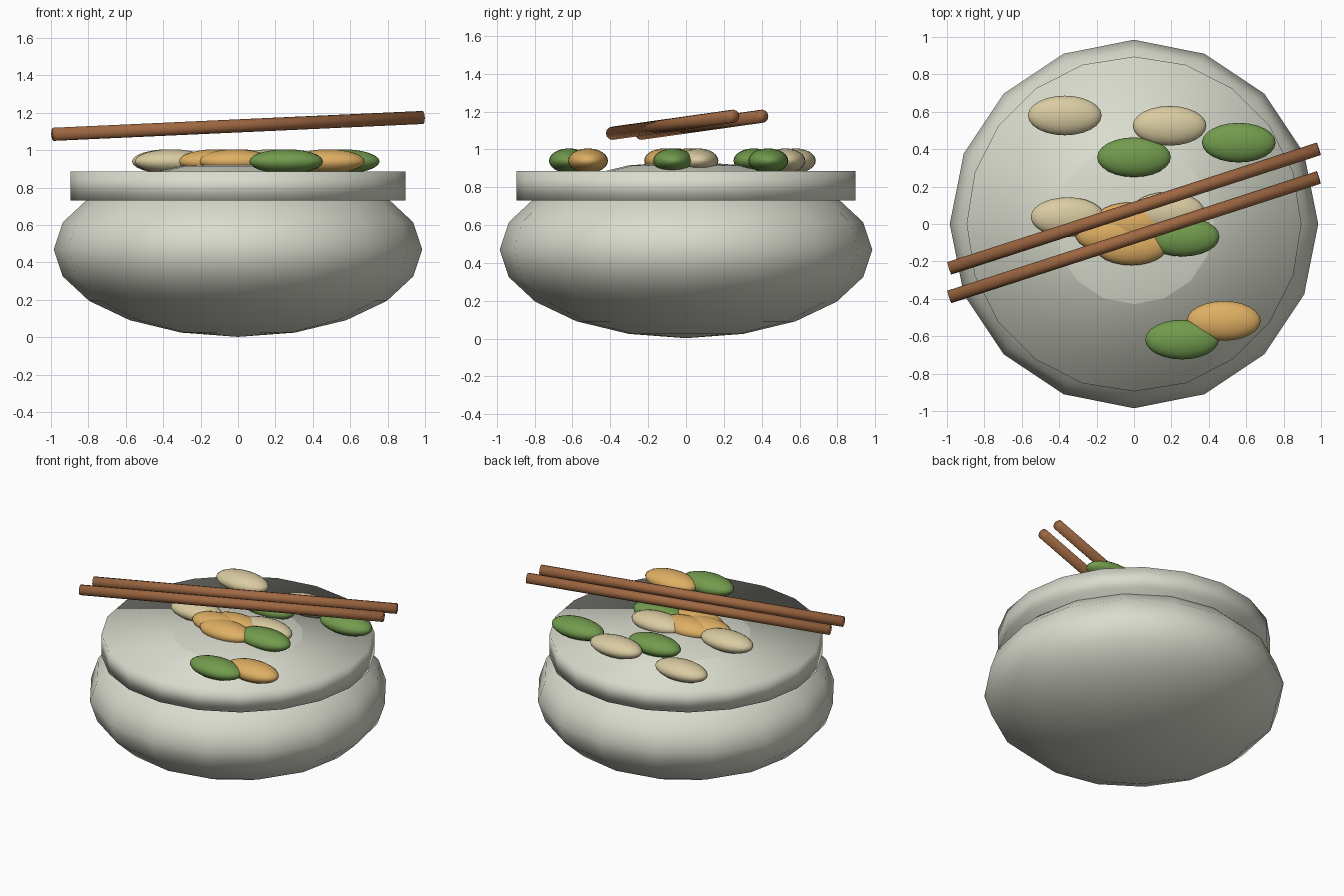
import bpy
from mathutils import Vector

if "Cube" in bpy.data.objects:
    bpy.data.objects.remove(bpy.data.objects["Cube"])


def material(name, color):
    m = bpy.data.materials.new(name)
    m.diffuse_color = (*color, 1)
    m.use_nodes = True
    m.node_tree.nodes["Principled BSDF"].inputs["Base Color"].default_value = m.diffuse_color
    return m


stoneware = material("stoneware", (0.70, 0.715, 0.615))
cream = material("cream", (0.70, 0.60, 0.36))
orange = material("orange", (0.74, 0.43, 0.125))
green = material("green", (0.17, 0.33, 0.075))
wood = material("wood", (0.35, 0.14, 0.055))


def finish(name, mat):
    ob = bpy.context.object
    ob.name = name
    ob.data.materials.append(mat)
    bpy.ops.object.shade_smooth()
    return ob


def ellipsoid(name, mat, center, radii, segments, rings):
    bpy.ops.mesh.primitive_uv_sphere_add(
        segments=segments, ring_count=rings, radius=1, location=center)
    ob = finish(name, mat)
    ob.scale = radii
    return ob


def rod(name, mat, start, end, radius, sides):
    a, b = Vector(start), Vector(end)
    bpy.ops.mesh.primitive_cylinder_add(
        vertices=sides, radius=radius, depth=(b - a).length, location=(a + b) / 2)
    ob = finish(name, mat)
    ob.rotation_euler = (b - a).to_track_quat('Z', 'Y').to_euler()
    return ob


# Squashed round bowl; its crown shows slightly above the rim disc
ellipsoid("bowl", stoneware, (0, 0, 0.47), (0.985, 0.985, 0.468), 16, 10)

# Thick rim disc, softly shaded over its edges
rod("rim", stoneware, (0, 0, 0.73), (0, 0, 0.885), 0.895, 20)

# Food pieces scattered on top
pieces = {
    "cream_piece": (cream, [(-0.37, 0.58), (0.19, 0.525), (-0.355, 0.037), (0.18, 0.065)]),
    "orange_piece": (orange, [(-0.12, -0.05), (-0.015, -0.115), (-0.02, 0.01), (0.48, -0.518)]),
    "green_piece": (green, [(0, 0.357), (0.56, 0.435), (0.26, -0.068), (0.257, -0.618)]),
}
for name, (mat, spots) in pieces.items():
    for x, y in spots:
        ellipsoid(name, mat, (x, y, 0.94), (0.197, 0.106, 0.065), 24, 12)

# Pair of parallel chopsticks, tilted up to the right
for y in (0, -0.153):
    rod("chopstick", wood, (-0.988, -0.237 + y, 1.085),
        (0.988, 0.402 + y, 1.175), 0.035, 12)
